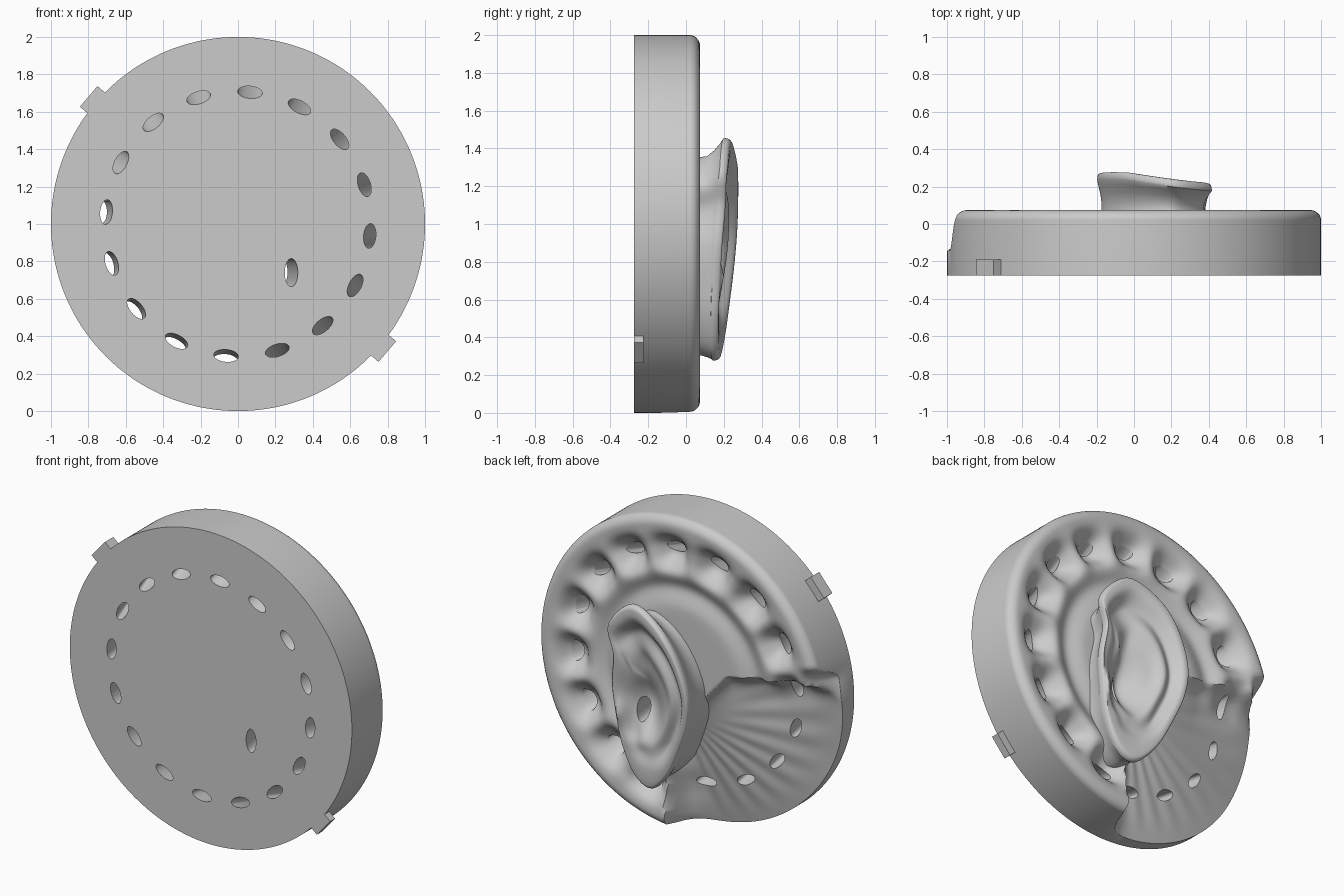
import bpy, bmesh, math
from mathutils import Vector

if "Cube" in bpy.data.objects:
    bpy.data.objects.remove(bpy.data.objects["Cube"])

GREY = (0.6, 0.6, 0.6, 1)
mat = bpy.data.materials.new("plain grey")
mat.use_nodes = True
mat.diffuse_color = GREY
mat.node_tree.nodes["Principled BSDF"].inputs["Base Color"].default_value = GREY

FRONT, BACK = -0.275, 0.075
HOLES = [math.radians(84.8 - 22.5 * k) for k in range(16)]


def smooth(a, b, v):
    t = min(1, max(0, (v - a) / (b - a)))
    return t * t * (3 - 2 * t)


def bump(u, v, ru, rv, power=2):
    return math.exp(-abs(u / ru) ** power - abs(v / rv) ** power)


def make_object(name, bm):
    bmesh.ops.recalc_face_normals(bm, faces=bm.faces)
    mesh = bpy.data.meshes.new(name)
    bm.to_mesh(mesh)
    bm.free()
    mesh.materials.append(mat)
    ob = bpy.data.objects.new(name, mesh)
    bpy.context.collection.objects.link(ob)
    return ob


def loft(bm, loops):
    """Skin a list of closed vertex loops."""
    for a, b in zip(loops, loops[1:]):
        n = len(a)
        for i in range(n):
            j = (i + 1) % n
            bm.faces.new((a[i], a[j], b[j], b[i]))


def fan(bm, loop, point):
    tip = bm.verts.new(point)
    for i, v in enumerate(loop):
        bm.faces.new((v, loop[(i + 1) % len(loop)], tip))


# Relief of the disc's back: rolled rim, scooped pits, ring groove, domed middle, ribbed cutaway
def relief(r, a):
    x, z = r * math.cos(a), r * math.sin(a)
    y = BACK
    if r > 0.94:
        y -= 0.055 * (1 - math.sqrt(max(0, 1 - ((r - 0.94) / 0.06) ** 2)))
    y -= 0.045 * bump(r - 0.55, 0, 0.075, 1) + 0.02 * (1 - smooth(0.45, 0.6, r))
    for h in HOLES:
        d = (a - h + math.pi) % (2 * math.pi) - math.pi
        y -= 0.11 * bump(r - 0.765, d * 0.75, 0.095, 0.105, 2.6)
    ribs = math.cos(30 * math.atan2(z + 0.25, x - 0.05)) * smooth(0.3, 0.6, r) * (1 - smooth(0.8, 1, r))
    cut = 0.06 - 0.25 * r + 0.003 * ribs + 0.04 * smooth(0.5, 1, r) * smooth(-0.45, 0.15, z)
    # distance inside the cutaway, and the dip it causes along the rim above it
    upper = 0.03 - 0.15 * x - max(0, x + 0.33) - z
    inside = max(0, min(upper, 0.1 - x))
    dip = 0.95 * smooth(-0.13, 0, upper) * smooth(0.85, 1, r) * smooth(-0.02, 0.3, 0.09 - x)
    amount = max(dip, 1 - math.exp(-inside / 0.05))
    return y + (min(y, cut) - y) * amount


# Disc
N, RINGS = 288, 80
bm = bmesh.new()
loops = []


def disc_loop(r, height):
    ring = []
    for i in range(N):
        a = 2 * math.pi * i / N
        ring.append(bm.verts.new((r * math.cos(a), height(r, a), 1 + r * math.sin(a))))
    return ring


loops.append(disc_loop(1, lambda r, a: FRONT))
for k in range(RINGS):
    loops.append(disc_loop(math.sin(math.pi / 2 * (1 - k / RINGS)) if k < 8
                           else 0.988 * (1 - (k - 8) / (RINGS - 8)), relief))
loft(bm, loops)
bm.faces.new(loops[0])
fan(bm, loops[-1], (0, relief(0, 0), 1))
disc = make_object("disc", bm)

# Ear outline as a closed smooth spline through a few points (x, z)
OUTLINE = [Vector(p) for p in (
    (.41, 1.28), (.24, 1.45), (.05, 1.39), (-.1, 1.23), (-.19, 1.0), (-.18, .8),
    (-.1, .59), (0, .4), (.13, .28), (.25, .33), (.34, .5), (.38, .7), (.4, .9), (.38, 1.1))]
CENTRE = Vector((0.12, 0.87))


def outline(steps=10):
    pts, n = [], len(OUTLINE)
    for i in range(n):
        a, b, c, d = (OUTLINE[(i + k - 1) % n] for k in range(4))
        for s in range(steps):
            t = s / steps
            pts.append(0.5 * (2 * b + (c - a) * t + (2 * a - 5 * b + 4 * c - d) * t * t
                              + (3 * b - a - 3 * c + d) * t ** 3))
    return pts


def ear_plane(x, z):
    return 0.25 - 0.13 * x + 0.07 * (z - 1) - 0.1 * max(0, z - 1.3)


# Ear surface: rolled helix, groove, inner ridge, deep bowl, small flap before the canal
def ear_height(x, z, s):
    lobe = smooth(0.4, 0.62, z)
    back = 1 - 0.85 * smooth(0.16, 0.34, x) * (1 - smooth(1.1, 1.28, z))
    y = ear_plane(x, z)
    y -= 0.06 * (1 - smooth(0.68, 0.9, s)) * lobe * back
    y -= 0.02 * (1 - smooth(0.5, 0.9, s)) * (1 - lobe)
    y += 0.035 * bump(s - 0.52, 0, 0.13, 1) * lobe * back
    y -= 0.1 * bump(x - 0.2, z - 0.8, 0.12, 0.19)
    y -= 0.04 * bump(x - 0.21, z - 1.15, 0.1, 0.12)
    y += 0.03 * bump(x - 0.35, z - 0.72, 0.05, 0.08)
    y += 0.02 * bump(x - 0.22, z - 0.55, 0.07, 0.05)
    return y


bm = bmesh.new()
edge = outline()
loops = []


def ear_loop(scale, height):
    ring = []
    for p in edge:
        q = CENTRE + (p - CENTRE) * scale(p.y)
        ring.append(bm.verts.new((q.x, height(q.x, q.y), q.y)))
    return ring


# The neck is narrow under the top of the ear and nearly upright under the lobe
for inset, t in ((0.13, -0.7), (0.13, 0.1), (0.155, 0.3), (0.15, 0.45), (0.1, 0.62), (0.04, 0.76)):
    loops.append(ear_loop(lambda z: 1 - inset * (0.3 + 0.8 * smooth(0.7, 1.4, z)),
                          lambda x, z: t * ear_plane(x, z)))
for k in range(7):
    a = math.radians(-20 + 18 * k)
    loops.append(ear_loop(lambda z: 0.955 + 0.045 * math.cos(a),
                          lambda x, z: ear_plane(x, z) - 0.03 + 0.03 * math.sin(a)))
for k in range(1, 30):
    s = 0.94 * (1 - k / 30)
    loops.append(ear_loop(lambda z: s, lambda x, z: ear_height(x, z, s)))
loft(bm, loops)
bm.faces.new(loops[0])
fan(bm, loops[-1], (CENTRE.x, ear_height(CENTRE.x, CENTRE.y, 0), CENTRE.y))
ear = make_object("ear", bm)


# Slanted oval holes: drift moves the far end outward
def oval_rod(bm, x, z, angle, half_long, half_short, drift, far):
    out = Vector((math.cos(angle), 0, math.sin(angle)))
    side = Vector((-out.z, 0, out.x))
    ends = []
    for y in (-0.35, far):
        mid = Vector((x, y, z)) + out * drift * (y - FRONT)
        ends.append([bm.verts.new(mid + side * half_long * math.cos(t) + out * half_short * math.sin(t))
                     for t in (2 * math.pi * i / 32 for i in range(32))])
    loft(bm, ends)
    for e in ends:
        bm.faces.new(e)


bm = bmesh.new()
for h in HOLES:
    in_cutaway = math.cos(h) < 0 and math.sin(h) < 0.12
    oval_rod(bm, 0.707 * math.cos(h), 1 + 0.707 * math.sin(h), h, 0.066, 0.033,
             0.15 if in_cutaway else 0.3, 0.2)
oval_rod(bm, 0.285, 0.74, 0, 0.075, 0.035, -0.14, 0.16)
cutter = make_object("hole_cutter", bm)
cutter.hide_render = True

for ob in (disc, ear):
    mod = ob.modifiers.new("holes", "BOOLEAN")
    mod.operation = "DIFFERENCE"
    mod.solver = "EXACT"
    mod.object = cutter
    bpy.context.view_layer.objects.active = ob
    bpy.ops.object.modifier_apply(modifier=mod.name)
bpy.data.objects.remove(cutter)

# Two locking tabs on opposite sides of the rim
for name, angle, depth in (("upper_tab", 139.5, 0.085), ("lower_tab", -40.5, 0.05)):
    bm = bmesh.new()
    bmesh.ops.create_cube(bm, size=1)
    bmesh.ops.scale(bm, vec=(0.1, depth, 0.145), verts=bm.verts)
    tab = make_object(name, bm)
    a = math.radians(angle)
    tab.rotation_euler.y = -a
    tab.location = (math.cos(a), FRONT + depth / 2, 1 + math.sin(a))

# Soft shading with crisp edges
for ob in bpy.context.view_layer.objects:
    ob.select_set(ob in (disc, ear))
bpy.context.view_layer.objects.active = disc
bpy.ops.object.shade_smooth_by_angle(angle=math.radians(40))
